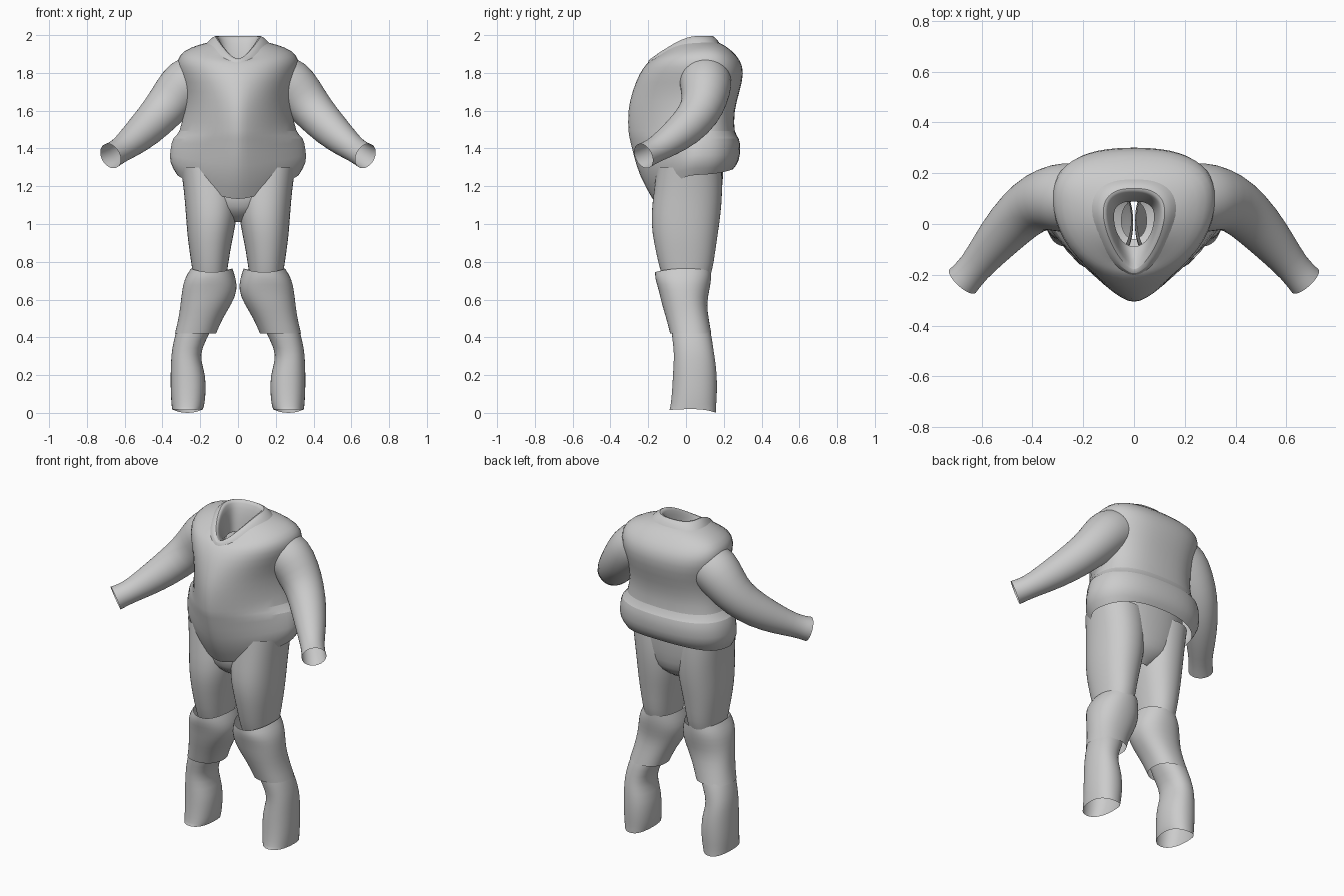
import bpy, bmesh, math
from mathutils import Vector

cube = bpy.data.objects.get("Cube")
if cube:
    bpy.data.objects.remove(cube)

cloth = bpy.data.materials.new("grey cloth")
cloth.use_nodes = True
cloth.diffuse_color = (0.6, 0.6, 0.6, 1)
cloth.node_tree.nodes["Principled BSDF"].inputs["Base Color"].default_value = (0.6, 0.6, 0.6, 1)

SIDES = 24
ANGLES = [math.tau * i / SIDES for i in range(SIDES)]


def power(value, e):
    return math.copysign(abs(value) ** e, value)


def skin(name, rings, mirror=False):
    """Join closed rings of points into an open, smooth tube of cloth."""
    bm = bmesh.new()
    loops = [[bm.verts.new(p) for p in ring] for ring in rings]
    for a, b in zip(loops, loops[1:]):
        for i in range(SIDES):
            j = (i + 1) % SIDES
            bm.faces.new((a[i], a[j], b[j], b[i]))
    bmesh.ops.recalc_face_normals(bm, faces=bm.faces)
    mesh = bpy.data.meshes.new(name)
    bm.to_mesh(mesh)
    bm.free()
    mesh.materials.append(cloth)
    obj = bpy.data.objects.new(name, mesh)
    bpy.context.collection.objects.link(obj)
    if mirror:
        mod = obj.modifiers.new("Mirror", "MIRROR")
        mod.use_mirror_merge = False
    obj.modifiers.new("Smooth", "SUBSURF").levels = 1
    bpy.context.view_layer.objects.active = obj
    obj.select_set(True)
    bpy.ops.object.shade_smooth_by_angle(angle=math.radians(50))
    obj.select_set(False)
    return obj


def level(z, x0, x1, side, front, back, dip=0, rise=0, ef=0.9, eb=0.9):
    """Level outline with its own front and back depth; dip moves the front, rise the back."""
    points = []
    for a in ANGLES:
        s, c = math.sin(a), math.cos(a)
        e = ef if c > 0 else eb
        x = (x0 + x1) / 2 + (x1 - x0) / 2 * power(s, e)
        depth = (front if c > 0 else back) - side
        y = side + depth * abs(c) ** e
        points.append((x, y, z + (dip if c > 0 else rise) * c * c))
    return points


def body(z, r, side, front, back, dip=0, rise=0, ef=1.0, eb=0.8):
    return level(z, -r, r, side, front, back, dip, rise, ef, eb)


# Shirt, from hem to neckline, with a wider hem band
skin("shirt", [
    body(1.26, .325, .04, -.18, .25, -.13, .03, 1.25),
    body(1.33, .372, .04, -.25, .285, -.08, 0, 1.4),
    body(1.40, .36, .05, -.285, .29, -.03, 0, 1.5),
    body(1.46, .352, .05, -.305, .285, 0, 0, 1.5),
    body(1.475, .31, .06, -.31, .255, 0, 0, 1.4),
    body(1.60, .29, .07, -.315, .255, 0, 0, 1.35),
    body(1.70, .29, .09, -.29, .285, 0, 0, 1.2),
    body(1.80, .32, .10, -.25, .31, 0, 0, 1.05),
    body(1.87, .33, .10, -.21, .29, -.02),
    body(1.92, .29, .10, -.195, .24, -.06),
    body(1.95, .21, .08, -.185, .20, -.085),
    body(1.965, .145, .05, -.175, .16, -.10),
])

# Collar: outer fold, rim and inner lining
skin("collar", [
    body(1.945, .18, .06, -.205, .185, -.095, 0, 1.2),
    body(1.98, .15, .05, -.20, .165, -.11, 0, 1.25),
    body(2.0, .12, .04, -.18, .14, -.125, 0, 1.3),
    body(1.99, .105, .04, -.165, .125, -.125, 0, 1.3),
    body(1.92, .09, .04, -.12, .10, -.08),
    body(1.82, .08, .03, -.09, .09),
])

# Sleeves swept along the arms: x, y, z, radius
path = [
    (.20, .10, 1.775, .135), (.28, .105, 1.745, .14), (.34, .10, 1.67, .125),
    (.405, .075, 1.59, .11), (.485, 0, 1.505, .10), (.57, -.10, 1.43, .08),
    (.63, -.175, 1.385, .064), (.675, -.225, 1.36, .07),
]
spots = [Vector(p[:3]) for p in path]
rings = []
for i, spot in enumerate(spots):
    along = (spots[min(i + 1, len(spots) - 1)] - spots[max(i - 1, 0)]).normalized()
    u = along.cross(Vector((0, 1, 0))).normalized()
    v = along.cross(u)
    rings.append([spot + path[i][3] * (u * math.cos(a) + v * math.sin(a)) for a in ANGLES])
skin("sleeves", rings, mirror=True)

# Trousers: seat, then the two thighs
skin("trouser_seat", [
    body(1.40, .29, .03, -.18, .20, eb=.9),
    body(1.25, .30, .02, -.165, .20, eb=.9),
    body(1.12, .26, .01, -.165, .185, eb=.9),
    body(1.06, .17, .01, -.14, .165, eb=.9),
    body(1.01, .05, .01, -.06, .09, eb=.9),
])
skin("trouser_legs", [
    level(1.30, .01, .305, .02, -.155, .19),
    level(1.18, 0, .287, .01, -.17, .195),
    level(1.05, .002, .277, 0, -.187, .185),
    level(.95, .022, .27, 0, -.18, .17),
    level(.85, .042, .257, 0, -.16, .155),
    level(.74, .058, .24, 0, -.135, .14),
    level(.66, .07, .23, 0, -.10, .10),
], mirror=True)

# Loose knee covers over the trouser ends
skin("knee_covers", [
    level(.765, .028, .25, 0, -.165, .135, -.02, -.015),
    level(.71, .01, .285, -.01, -.165, .135),
    level(.65, .002, .297, -.01, -.145, .125),
    level(.58, .03, .305, 0, -.13, .11),
    level(.50, .082, .315, .02, -.105, .12),
    level(.42, .115, .335, .03, -.085, .135),
], mirror=True)

# Lower legs, open at the ankle
skin("lower_legs", [
    level(.50, .12, .305, .02, -.08, .11),
    level(.42, .15, .332, .03, -.078, .135),
    level(.34, .192, .35, .04, -.065, .145),
    level(.28, .198, .355, .04, -.065, .155),
    level(.20, .17, .358, .04, -.07, .165),
    level(.10, .17, .357, .04, -.075, .165),
    level(.04, .178, .352, .04, -.085, .16, -.02),
    level(.02, .185, .35, .04, -.09, .16, -.005, -.02),
], mirror=True)
